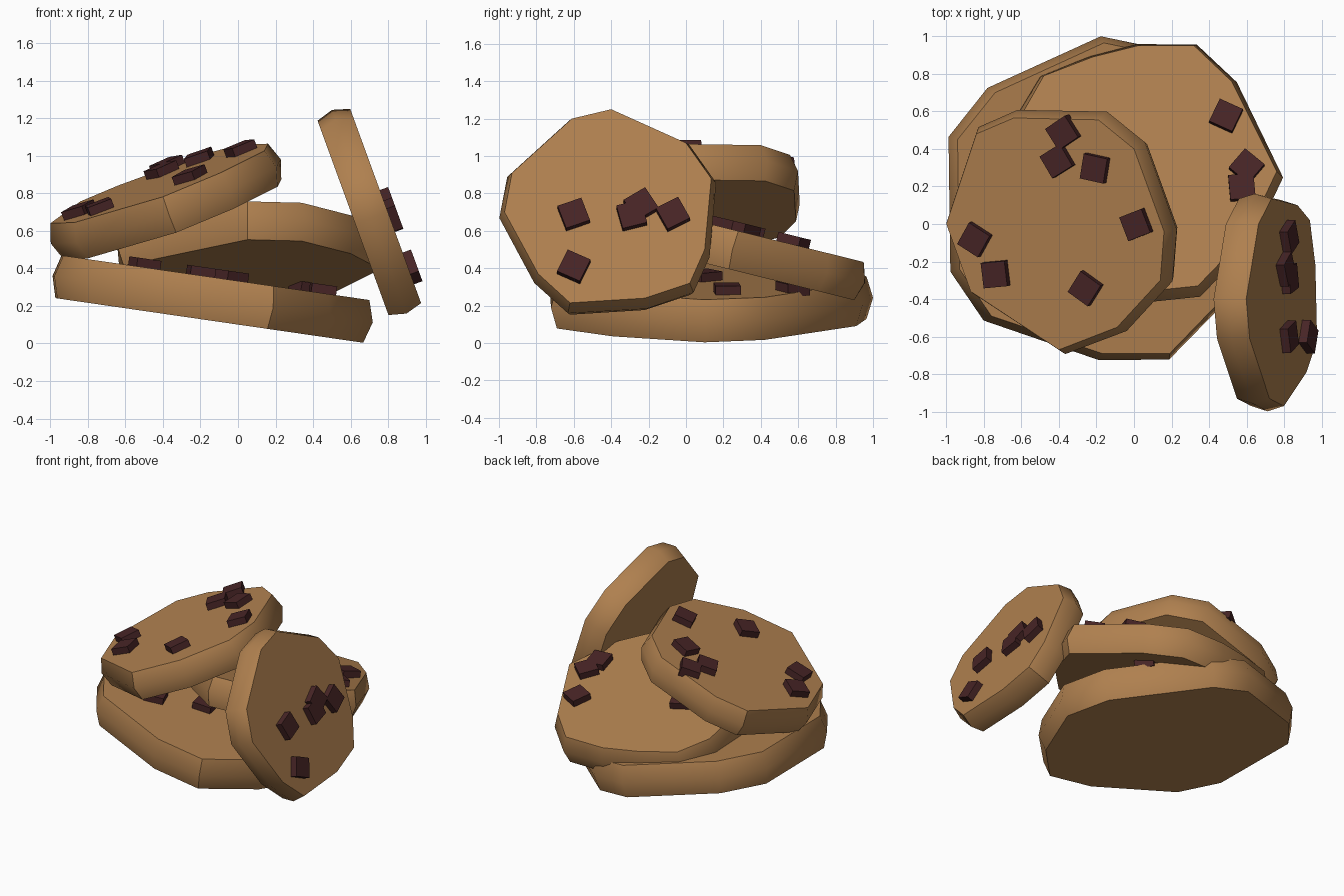
import bpy, bmesh, math
from mathutils import Vector, Matrix

if "Cube" in bpy.data.objects:
    bpy.data.objects.remove(bpy.data.objects["Cube"])


def material(name, rgb):
    m = bpy.data.materials.new(name)
    m.diffuse_color = (*rgb, 1)
    m.use_nodes = True
    m.node_tree.nodes["Principled BSDF"].inputs["Base Color"].default_value = m.diffuse_color
    return m


DOUGH = material("baked dough", (0.43, 0.216, 0.078))
CHOC = material("dark chocolate", (0.063, 0.018, 0.019))


def finish(bm, name, mat):
    bmesh.ops.recalc_face_normals(bm, faces=bm.faces)
    me = bpy.data.meshes.new(name)
    bm.to_mesh(me)
    bm.free()
    me.materials.append(mat)
    ob = bpy.data.objects.new(name, me)
    bpy.context.collection.objects.link(ob)
    return ob


def cookie(name, plane, outline, thick, chips, bulge=0.035):
    """Slab under a tilted plane; plane maps (u, v) to the top surface."""
    o = plane(0, 0)
    e1 = (plane(1, 0) - o).normalized()
    n = e1.cross(plane(0, 1) - o).normalized()
    e2 = n.cross(e1)
    top = [plane(*p) for p in outline]
    mid = sum(top, Vector()) / len(top)

    # dough disc: top, bulging middle and bottom rings
    bm = bmesh.new()
    rings = []
    for depth, grow in ((0, 0), (0.5, bulge), (1, 0)):
        rings.append([bm.verts.new(p + (p - mid).normalized() * grow - n * thick * depth)
                      for p in top])
    k = len(top)
    for a, b in zip(rings, rings[1:]):
        for i in range(k):
            j = (i + 1) % k
            bm.faces.new((a[i], a[j], b[j], b[i]))
    bm.faces.new(rings[0])
    bm.faces.new(rings[-1][::-1])
    ob = finish(bm, name, DOUGH)
    bpy.ops.object.select_all(action='DESELECT')
    ob.select_set(True)
    bpy.context.view_layer.objects.active = ob
    bpy.ops.object.shade_smooth_by_angle(angle=math.radians(42))

    # chocolate chunks lying on the top surface
    bm = bmesh.new()
    basis = Matrix((e1, e2, n)).transposed().to_4x4()
    for u, v, deg in chips:
        m = (Matrix.Translation(plane(u, v) + n * 0.012) @ basis
             @ Matrix.Rotation(math.radians(deg), 4, 'Z')
             @ Matrix.Diagonal((0.135, 0.135, 0.07, 1)))
        bmesh.ops.create_cube(bm, size=1, matrix=m)
    finish(bm, name + "_chips", CHOC)


# bottom cookie, sloping down to the right
cookie("bottom_cookie", lambda x, y: Vector((x, y, 0.333 - 0.145 * x)),
       [(-0.16, 0.965), (-0.74, 0.70), (-0.94, 0.45), (-0.93, -0.24), (-0.76, -0.49),
        (-0.17, -0.69), (0.19, -0.69), (0.48, -0.39), (0.70, 0.10), (0.61, 0.42),
        (0.10, 0.91)], 0.23,
       [(-0.50, -0.25, 20), (-0.20, -0.10, 10), (-0.04, 0.10, 35),
        (0.45, 0.22, 5), (0.36, 0.57, 30)])

# middle cookie, front edge raised
cookie("middle_cookie", lambda x, y: Vector((x, y, 0.668 - 0.247 * y)),
       [(0.02, 0.95), (0.32, 0.95), (0.52, 0.76), (0.76, 0.28), (0.60, -0.06),
        (0.34, -0.33), (0.05, -0.36), (-0.61, 0.20), (-0.60, 0.58), (-0.48, 0.79),
        (-0.22, 0.89)], 0.21,
       [(0.49, 0.57, -25), (0.60, 0.30, -40), (0.575, 0.19, 5), (-0.20, 0.33, 20)])

# upper cookie, sloping up to the right
cookie("top_cookie", lambda x, y: Vector((x, y, 1.01 + 0.37 * x + 0.12 * y)),
       [(-0.84, 0.48), (-0.64, 0.565), (-0.19, 0.555), (0.0, 0.40), (0.16, -0.04),
        (0.14, -0.30), (-0.09, -0.55), (-0.40, -0.67), (-0.87, -0.36), (-1.0, 0.0)], 0.205,
       [(-0.37, 0.49, 32), (-0.40, 0.34, 30), (-0.20, 0.30, -12), (0.02, 0.0, 20),
        (-0.84, -0.08, -32), (-0.73, -0.265, 5), (-0.25, -0.34, -35)])

# leaning cookie on the right, chips facing +x
cookie("leaning_cookie", lambda y, z: Vector((1.054 - 0.365 * z, y, z)),
       [(-0.40, 1.25), (-0.61, 1.20), (-0.93, 0.91), (-0.97, 0.70), (-0.79, 0.37),
        (-0.62, 0.215), (-0.22, 0.24), (0.02, 0.32), (0.10, 0.50), (0.135, 0.88),
        (0.0, 1.07)], 0.185,
       [(-0.60, 0.68, 20), (-0.29, 0.675, 15), (-0.24, 0.73, 32), (-0.07, 0.68, 28),
        (-0.60, 0.40, -25)], 0.028)
